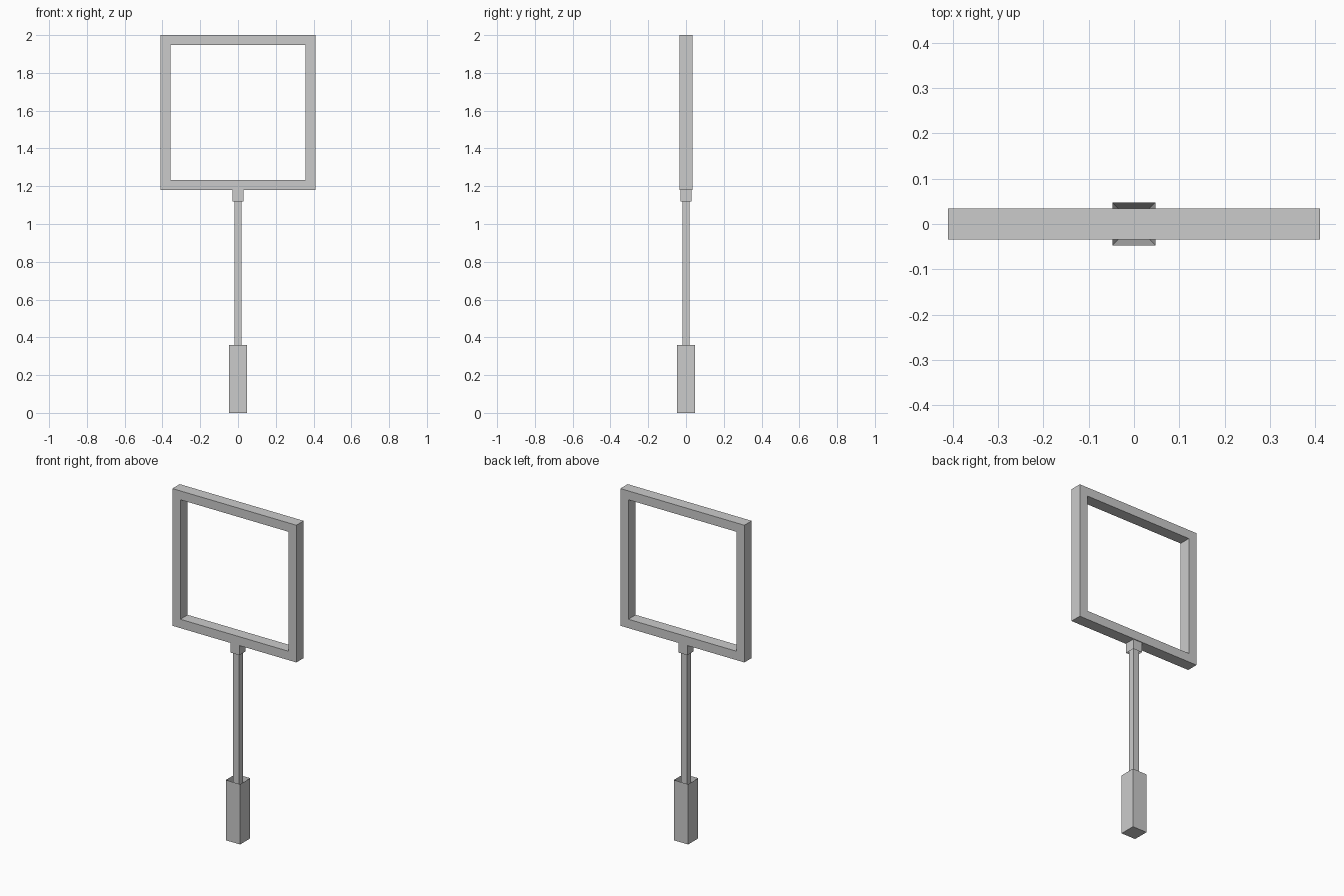
import bpy, bmesh
from mathutils import Matrix

if "Cube" in bpy.data.objects:
    bpy.data.objects.remove(bpy.data.objects["Cube"])


def square_loft(name, rings, closed=False, matrix=Matrix()):
    """Skin square rings given as (half width, height); cap the ends or join them into a loop."""
    bm = bmesh.new()
    loops = [[bm.verts.new((sx * h, sy * h, z))
              for sx, sy in ((-1, -1), (1, -1), (1, 1), (-1, 1))] for h, z in rings]
    pairs = list(zip(loops, loops[1:]))
    if closed:
        pairs.append((loops[-1], loops[0]))
    else:
        bm.faces.new(loops[0])
        bm.faces.new(loops[-1])
    for a, b in pairs:
        for i in range(4):
            j = (i + 1) % 4
            bm.faces.new((a[i], a[j], b[j], b[i]))
    bm.transform(matrix)
    bmesh.ops.recalc_face_normals(bm, faces=bm.faces)
    mesh = bpy.data.meshes.new(name)
    bm.to_mesh(mesh)
    bm.free()
    obj = bpy.data.objects.new(name, mesh)
    bpy.context.collection.objects.link(obj)
    return obj


SHAFT = 0.0185

# Handle grip, with a steep tapered pocket around the shaft
square_loft("handle", [(0.0475, 0), (0.0475, 0.36), (SHAFT, 0.10)])

# Thin square shaft
square_loft("shaft", [(SHAFT, 0.10), (SHAFT, 1.175)])

# Collar under the frame, recessed from below around the shaft
square_loft("collar", [(SHAFT, 1.175), (0.03, 1.12), (0.03, 1.185)])

# Upright square frame: a rectangular section carried round a square
upright = Matrix.Translation((0, 0, 1.59)) @ Matrix.Rotation(1.5707963, 4, 'X')
square_loft("frame", [(0.41, -0.0345), (0.41, 0.0345), (0.357, 0.0345), (0.357, -0.0345)],
            closed=True, matrix=upright)
